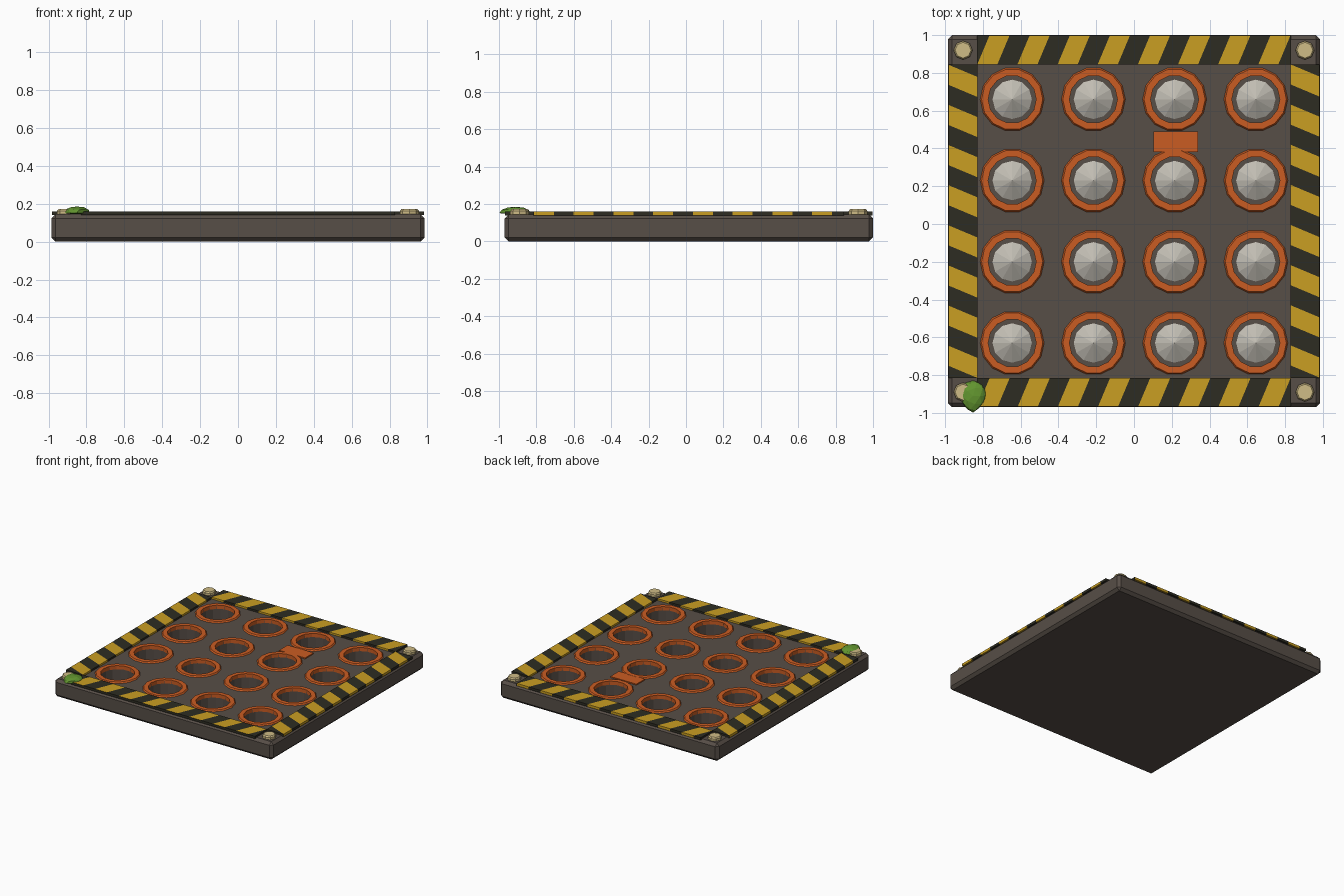
import bpy, bmesh, math, random
from mathutils import Matrix, Vector

cube = bpy.data.objects.get("Cube")
if cube:
    bpy.data.objects.remove(cube, do_unlink=True)

CY = 0.015          # the plate sits slightly back because the leaf overhangs the front
TOP = 0.145         # height of the plate surface
SPACING = 0.43
GRID = [(i - 1.5) * SPACING for i in range(4)]


def material(name, hex_colour):
    rgb = [int(hex_colour[i:i + 2], 16) / 255 for i in (0, 2, 4)]
    lin = [c / 12.92 if c < 0.04 else ((c + 0.055) / 1.055) ** 2.4 for c in rgb]
    m = bpy.data.materials.new(name)
    m.use_nodes = True
    m.diffuse_color = (*lin, 1)
    bsdf = m.node_tree.nodes["Principled BSDF"]
    bsdf.inputs["Base Color"].default_value = (*lin, 1)
    bsdf.inputs["Roughness"].default_value = 0.8
    return m


METAL = material("brown metal", "574E47")
YELLOW = material("warning yellow", "CA9F22")
BLACK = material("warning black", "2D2C22")
ORANGE = material("orange", "CA5C22")
STEEL = material("pale steel", "C0BCB2")
BRASS = material("pale brass", "CFBC86")
GREEN = material("leaf green", "62952F")


def finish(name, bm, *mats):
    mesh = bpy.data.meshes.new(name)
    bmesh.ops.recalc_face_normals(bm, faces=bm.faces)
    bm.to_mesh(mesh)
    bm.free()
    for m in mats:
        mesh.materials.append(m)
    obj = bpy.data.objects.new(name, mesh)
    bpy.context.collection.objects.link(obj)
    return obj


def box(bm, size, centre):
    mat = Matrix.Translation(centre) @ Matrix.Diagonal((*size, 1))
    return bmesh.ops.create_cube(bm, size=1, matrix=mat)["verts"]


def cone(bm, x, y, z0, z1, r0, r1, sides):
    bmesh.ops.create_cone(bm, cap_ends=True, segments=sides, radius1=r0, radius2=r1,
                          depth=z1 - z0, matrix=Matrix.Translation((x, y, (z0 + z1) / 2)))


def holes():
    return [(x, CY + y) for x in GRID for y in GRID]


# Base plate with chamfered edges and sixteen round wells
bm = bmesh.new()
box(bm, (1.97, 1.97, TOP), (0, CY, TOP / 2))
bmesh.ops.bevel(bm, geom=bm.edges[:], offset=0.022, segments=1, affect='EDGES')
plate = finish("base_plate", bm, METAL)

bm = bmesh.new()
for x, y in holes():
    cone(bm, x, y, 0.02, 0.3, 0.13, 0.13, 14)
cutter = finish("well_cutter", bm, METAL)
cutter.hide_render = True
mod = plate.modifiers.new("wells", 'BOOLEAN')
mod.object = cutter
mod.operation = 'DIFFERENCE'
mod.solver = 'EXACT'
bpy.context.view_layer.objects.active = plate
bpy.ops.object.modifier_apply(modifier=mod.name)
bpy.data.objects.remove(cutter, do_unlink=True)

# Raised collars around the wells
bm = bmesh.new()
profile = [(0.127, TOP - 0.02), (0.127, 0.155), (0.162, 0.155), (0.171, TOP - 0.002)]
for x, y in holes():
    rings = []
    for k in range(14):
        a = math.tau * k / 14
        rings.append([bm.verts.new((x + r * math.cos(a), y + r * math.sin(a), z))
                      for r, z in profile])
    for k in range(14):
        a, b = rings[k], rings[(k + 1) % 14]
        for j in range(len(profile)):
            n = (j + 1) % len(profile)
            bm.faces.new((a[j], b[j], b[n], a[n]))
finish("well_collars", bm, ORANGE)

# Spikes waiting at the bottom of the wells
bm = bmesh.new()
for x, y in holes():
    cone(bm, x, y, 0.018, 0.075, 0.108, 0, 12)
finish("spikes", bm, STEEL)

# Flat patch joining two collars
bm = bmesh.new()
box(bm, (0.235, 0.11, 0.01), (0.222, 0.435, TOP + 0.004))
finish("connector_patch", bm, ORANGE)

# Striped warning strips, one per side, each a turned copy of the back one
HALF, PERIOD, SLANT = 0.83, 0.2125, 0.42
across = Vector((1, -SLANT, 0))
for turn, side in enumerate(("back", "left_x_minus", "front", "left_x_plus")):
    name = ("back", "right", "front", "left")[turn] + "_warning_strip"
    bm = bmesh.new()
    box(bm, (2 * HALF, 0.153, 0.02), (0, 0.9055, 0.15))
    for k in range(-1, 18):
        start = -HALF + k * PERIOD / 2
        bmesh.ops.bisect_plane(bm, geom=bm.verts[:] + bm.edges[:] + bm.faces[:],
                               plane_co=(start, 0.829, 0), plane_no=across)
    for f in bm.faces:
        c = f.calc_center_median()
        s = c.x + HALF - SLANT * (c.y - 0.829)
        f.material_index = int(math.floor(s / (PERIOD / 2))) % 2
        if side == "front" and f.normal.y > 0.5:
            f.material_index = 1
    turned = Matrix.Translation((0, CY, 0)) @ Matrix.Rotation(turn * math.pi / 2, 4, 'Z')
    bm.transform(turned)
    finish(name, bm, YELLOW, BLACK)

# Corner bolts with a chamfered head
bm = bmesh.new()
for sx in (-1, 1):
    for sy in (-1, 1):
        x, y = sx * 0.905, CY + sy * 0.905
        cone(bm, x, y, TOP - 0.01, 0.163, 0.05, 0.05, 8)
        cone(bm, x, y, 0.163, 0.173, 0.05, 0.042, 8)
finish("corner_bolts", bm, BRASS)

# Faceted leaf clump on the front corner, narrowing towards the front
random.seed(4)
bm = bmesh.new()
bmesh.ops.create_icosphere(bm, subdivisions=2, radius=1)
for v in bm.verts:
    v.co *= random.uniform(0.93, 1.04)
    narrow = 1 + 0.3 * min(v.co.y, 0)
    v.co = Vector((-0.852 + v.co.x * 0.072 * narrow, -0.91 + v.co.y * 0.086,
                   0.152 + v.co.z * (0.035 if v.co.z > 0 else 0.006)))
finish("leaf_clump", bm, GREEN)
